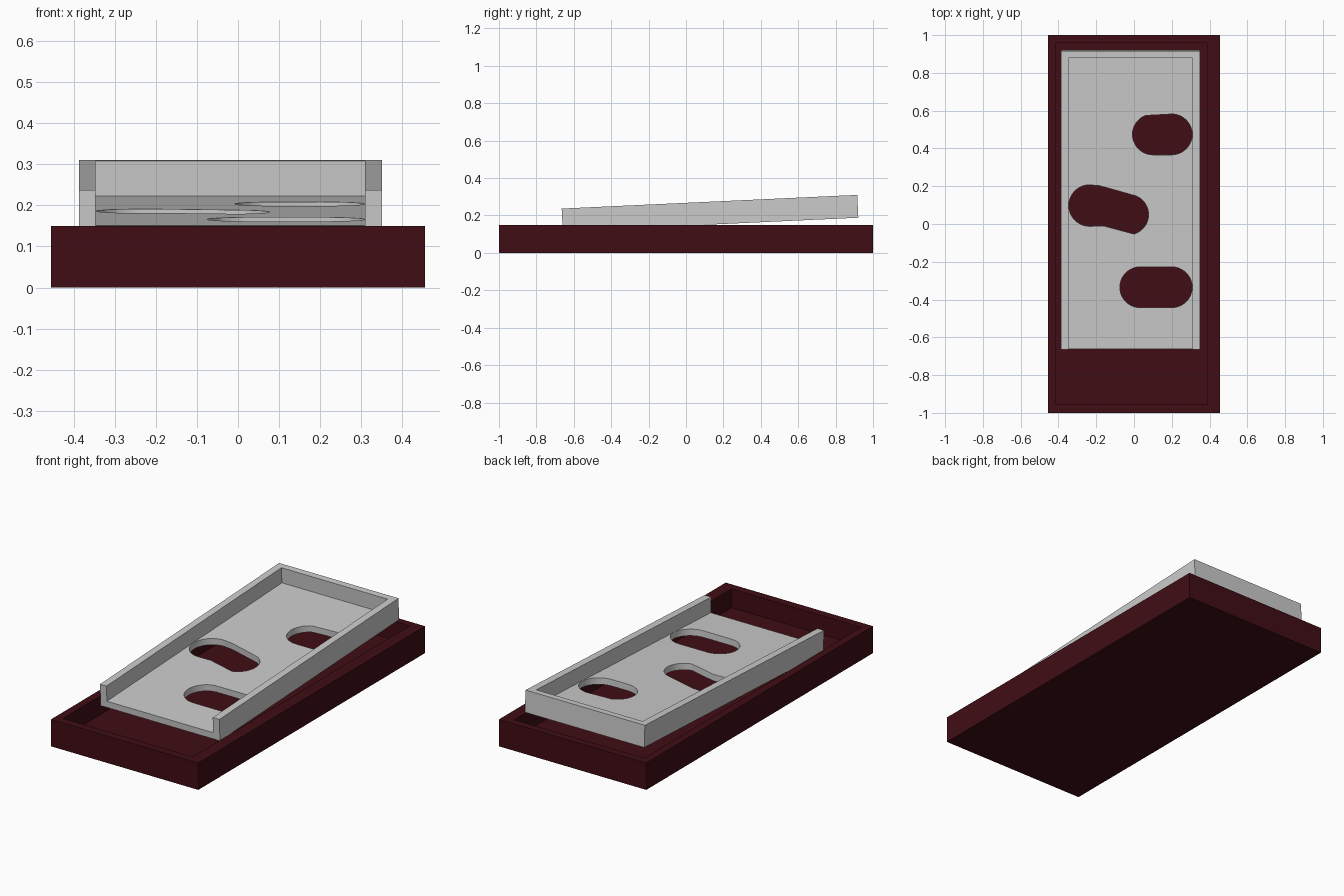
import bpy, bmesh
from math import radians, sin, cos, pi
from mathutils import Matrix

if "Cube" in bpy.data.objects:
    bpy.data.objects.remove(bpy.data.objects["Cube"])


def link(name, bm):
    bmesh.ops.recalc_face_normals(bm, faces=bm.faces)
    me = bpy.data.meshes.new(name)
    bm.to_mesh(me)
    bm.free()
    ob = bpy.data.objects.new(name, me)
    bpy.context.collection.objects.link(ob)
    return ob


def prism(name, pts, z0, z1):
    bm = bmesh.new()
    f = bm.faces.new([bm.verts.new((x, y, z0)) for x, y in pts])
    ext = bmesh.ops.extrude_face_region(bm, geom=[f])
    vs = [g for g in ext["geom"] if isinstance(g, bmesh.types.BMVert)]
    bmesh.ops.translate(bm, verts=vs, vec=(0, 0, z1 - z0))
    return link(name, bm)


def box(name, x0, x1, y0, y1, z0, z1):
    return prism(name, [(x0, y0), (x1, y0), (x1, y1), (x0, y1)], z0, z1)


def arc(cx, cy, r, a0, a1, n=24):
    angles = [radians(a0 + (a1 - a0) * i / n) for i in range(n + 1)]
    return [(cx + r * cos(a), cy + r * sin(a)) for a in angles]


def cut(ob, cutters):
    for c in cutters:
        m = ob.modifiers.new("cut", "BOOLEAN")
        m.operation, m.solver, m.object = "DIFFERENCE", "EXACT", c
    dg = bpy.context.evaluated_depsgraph_get()
    me = bpy.data.meshes.new_from_object(ob.evaluated_get(dg))
    ob.modifiers.clear()
    ob.data = me
    for c in cutters:
        bpy.data.objects.remove(c)


# Outer tray: open box with a thicker right wall
outer = box("outer_tray", -0.455, 0.455, -1, 1, 0, 0.15)
cut(outer, [box("outer_cavity", -0.412, 0.388, -0.955, 0.958, 0.045, 0.3)])
red = bpy.data.materials.new("dark_red")
red.diffuse_color = (0.05, 0.004, 0.007, 1)
red.use_nodes = True
red.node_tree.nodes["Principled BSDF"].inputs["Base Color"].default_value = red.diffuse_color
outer.data.materials.clear()
outer.data.materials.append(red)

# Inner tray: open at the front, three slots through its floor
Y0 = -0.659
inner = box("inner_tray", -0.387, 0.35, Y0, 0.923, 0, 0.122)
slots = [
    arc(0.1, 0.477, 0.108, 112, 270) + arc(0.2, 0.477, 0.108, -90, 90),
    arc(-0.235, 0.1, 0.11, 75, 270) + [(-0.16, -0.008)]
    + arc(-0.03, 0.052, 0.107, -74, 68) + [(-0.185, 0.206)],
    arc(0.033, -0.333, 0.108, 95, 270) + arc(0.2, -0.333, 0.108, -90, 90),
]
cavity = box("inner_cavity", -0.347, 0.309, Y0 - 0.1, 0.886, 0.036, 0.3)
cut(inner, [cavity] + [prism("slot_cutter", s, -0.1, 0.2) for s in slots])

# Tilt the inner tray about its front bottom edge
inner.data.transform(Matrix.Translation((0, Y0, 0.115))
                     @ Matrix.Rotation(radians(2.65), 4, "X")
                     @ Matrix.Translation((0, -Y0, 0)))

for ob in (outer, inner):
    bpy.ops.object.select_all(action="DESELECT")
    ob.select_set(True)
    bpy.context.view_layer.objects.active = ob
    bpy.ops.object.shade_smooth_by_angle(angle=radians(30))
